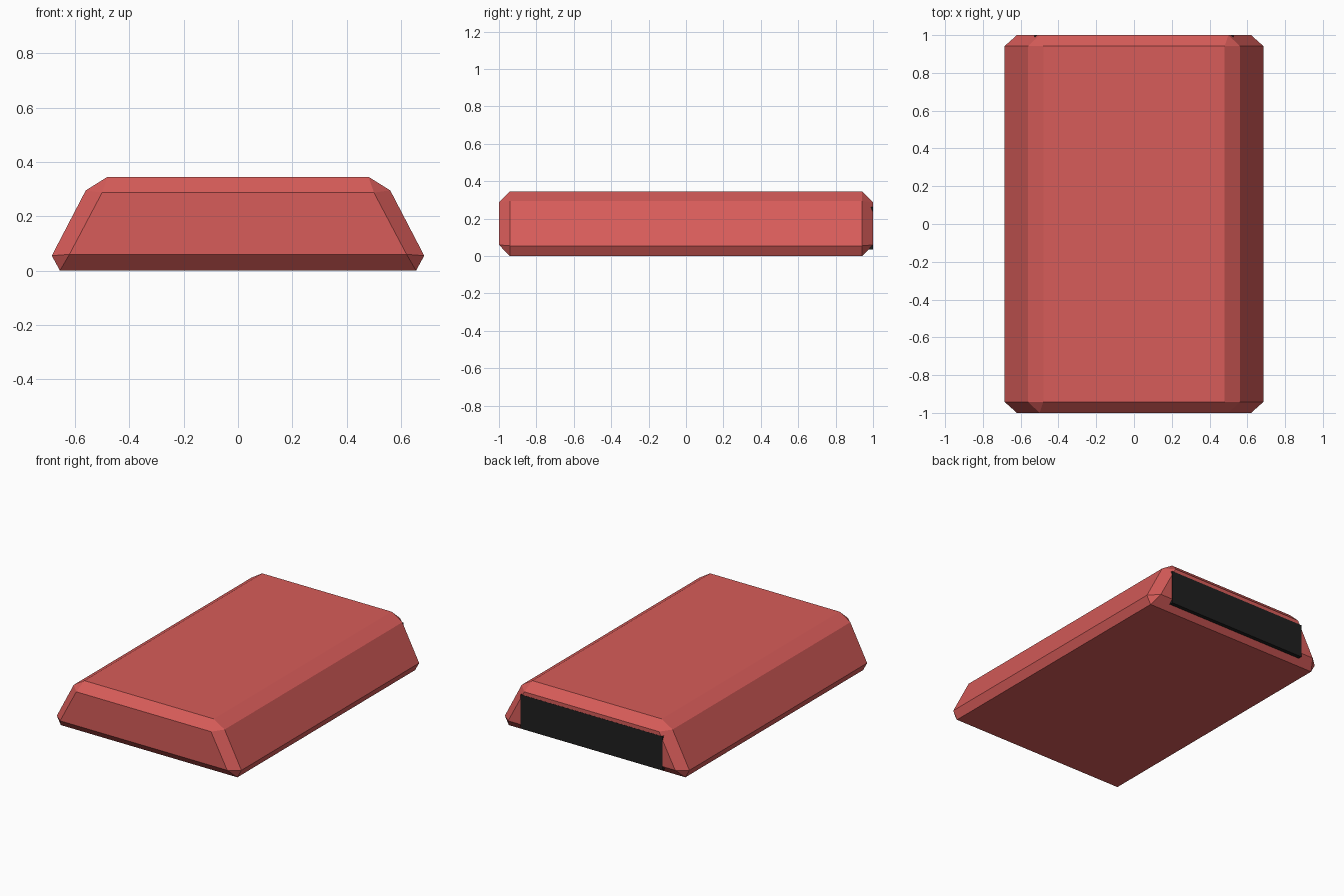
import bpy, bmesh

if "Cube" in bpy.data.objects:
    bpy.data.objects.remove(bpy.data.objects["Cube"])


def material(name, rgb):
    m = bpy.data.materials.new(name)
    m.diffuse_color = (*rgb, 1.0)
    m.use_nodes = True
    m.node_tree.nodes["Principled BSDF"].inputs["Base Color"].default_value = m.diffuse_color
    return m


def add_object(name, bm, mat):
    bmesh.ops.recalc_face_normals(bm, faces=bm.faces)
    mesh = bpy.data.meshes.new(name)
    bm.to_mesh(mesh)
    bm.free()
    mesh.materials.append(mat)
    obj = bpy.data.objects.new(name, mesh)
    bpy.context.collection.objects.link(obj)
    return obj


red = material("soft red", (0.68, 0.107, 0.10))
black = material("near black", (0.014, 0.014, 0.014))

# Body: bevelled trapezoid prism, as the hull of its side profile and its end faces
profile = [(0.655, 0.0), (0.685, 0.055), (0.56, 0.295), (0.48, 0.345)]
end_face = [(0.62, 0.06), (0.50, 0.287)]
bm = bmesh.new()
for section, y in ((profile, 0.942), (end_face, 1.0)):
    for x, z in section:
        for sx in (-1, 1):
            for sy in (-1, 1):
                bm.verts.new((sx * x, sy * y, z))
bmesh.ops.convex_hull(bm, input=bm.verts)
bmesh.ops.dissolve_limit(bm, angle_limit=0.03, verts=bm.verts, edges=bm.edges)
add_object("body", bm, red)

# Back panel: dark block set into the rear end, its lower edge showing below the bevel
bm = bmesh.new()
bmesh.ops.create_cube(bm, size=1.0)
for v in bm.verts:
    v.co.x *= 1.054
    v.co.y = 1.001 if v.co.y > 0 else 0.955
    v.co.z = 0.262 if v.co.z > 0 else 0.034
add_object("back_panel", bm, black)
